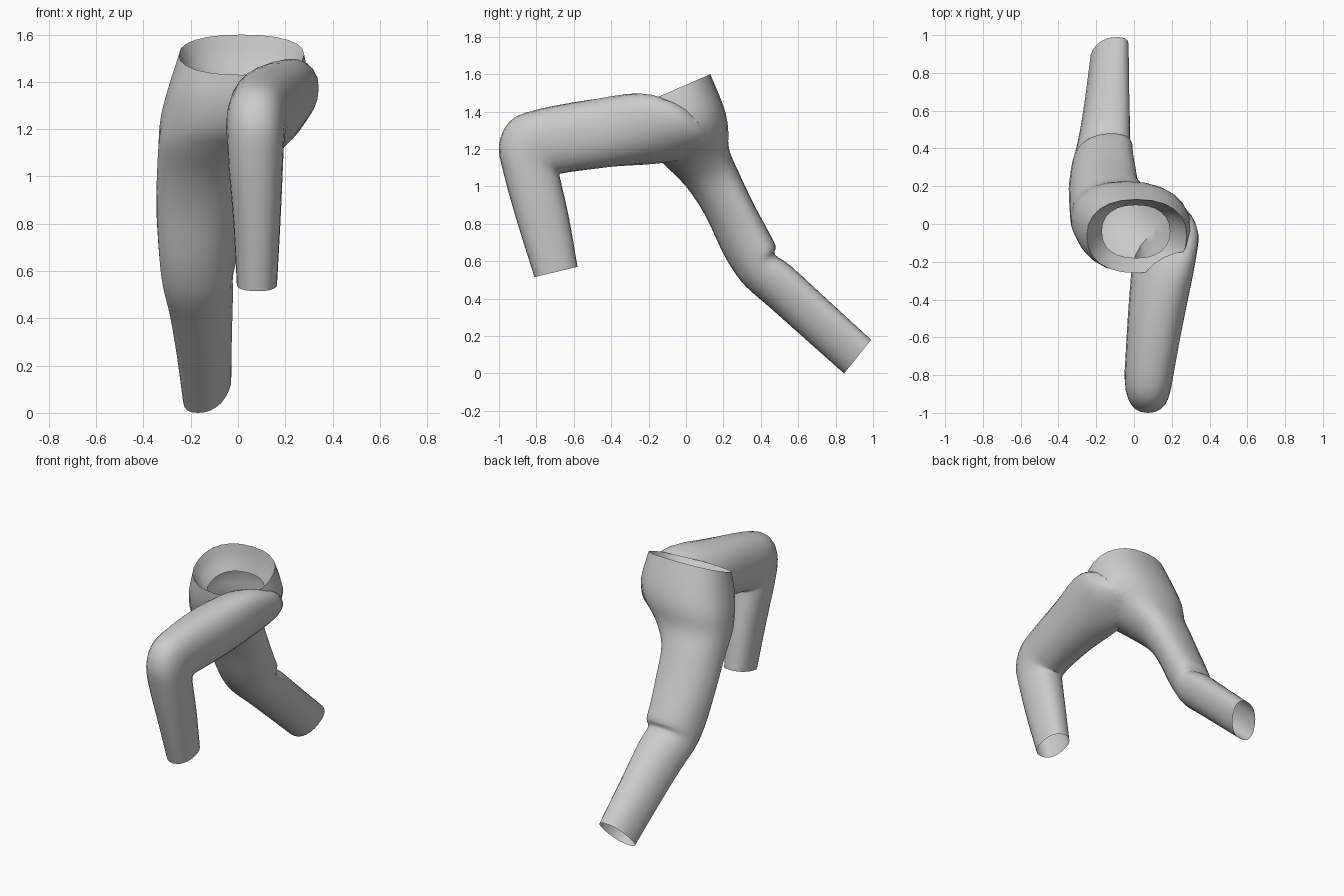
import bpy, bmesh, math
from mathutils import Vector

if "Cube" in bpy.data.objects:
    bpy.data.objects.remove(bpy.data.objects["Cube"])

SIDES = 24
STEPS = 3
SQUARE = 0.87   # below 1 makes the cross-sections fuller than an ellipse

cloth = bpy.data.materials.new("grey cloth")
cloth.use_nodes = True
grey = (0.6, 0.6, 0.6, 1)
cloth.diffuse_color = grey
cloth.node_tree.nodes["Principled BSDF"].inputs["Base Color"].default_value = grey


def spline(a, b, c, d, t):
    """Smooth value between b and c."""
    return b + 0.5 * t * (c - a + t * (2*a - 5*b + 4*c - d + t * (3 * (b - c) + d - a)))


def full(v):
    return math.copysign(abs(v) ** SQUARE, v)


def loft(name, rings, capped=True):
    """Tube through rings: front y, z, back y, z, lowest and highest x, sideways rise, twist."""
    dense = []
    for i in range(len(rings) - 1):
        keys = [rings[max(i - 1, 0)], rings[i], rings[i + 1], rings[min(i + 2, len(rings) - 1)]]
        for s in range(STEPS):
            dense.append([spline(*v, s / STEPS) for v in zip(*keys)])
    dense.append(rings[-1])
    bm = bmesh.new()
    loops = []
    for fy, fz, by, bz, x0, x1, rise, twist in dense:
        mid = Vector((x0 + x1, fy + by, fz + bz)) / 2
        across = Vector((1, 0, rise)) * (x1 - x0) / 2
        depth = Vector((twist * 2, by - fy, bz - fz)) / 2
        angles = [2 * math.pi * k / SIDES for k in range(SIDES)]
        loops.append([bm.verts.new(mid + across * full(math.cos(a)) + depth * full(math.sin(a)))
                      for a in angles])
    for p, q in zip(loops, loops[1:]):
        for k in range(SIDES):
            n = (k + 1) % SIDES
            bm.faces.new((p[k], p[n], q[n], q[k]))
    if capped:
        bm.faces.new(loops[0])
        bm.faces.new(loops[-1])
    bmesh.ops.recalc_face_normals(bm, faces=bm.faces)
    mesh = bpy.data.meshes.new(name)
    bm.to_mesh(mesh)
    bm.free()
    mesh.materials.append(cloth)
    obj = bpy.data.objects.new(name, mesh)
    bpy.context.collection.objects.link(obj)
    return obj


def smooth(obj):
    bpy.ops.object.select_all(action='DESELECT')
    obj.select_set(True)
    bpy.context.view_layer.objects.active = obj
    bpy.ops.object.shade_smooth_by_angle(angle=math.radians(50))


# Hips running into the right leg, stretched backwards
waist = (-0.26, 1.43, 0.13, 1.60, -0.25, 0.28, 0, 0)
trousers = loft("trousers", [
    waist,
    (-0.25, 1.32, 0.20, 1.43, -0.295, 0.30, 0, 0),
    (-0.20, 1.20, 0.225, 1.32, -0.325, 0.26, 0, 0),
    (-0.12, 1.12, 0.23, 1.20, -0.335, 0.14, 0, 0.02),
    (0.00, 1.00, 0.28, 1.08, -0.335, 0.03, 0, 0.04),
    (0.10, 0.85, 0.36, 0.91, -0.335, 0.00, 0, 0.05),
    (0.19, 0.66, 0.435, 0.77, -0.325, -0.015, 0, 0.05),
    (0.25, 0.555, 0.48, 0.68, -0.315, -0.02, 0, 0.05),
    (0.32, 0.465, 0.475, 0.635, -0.305, -0.03, 0, 0.04),
    (0.44, 0.36, 0.56, 0.575, -0.28, -0.03, 0, 0.04),
    (0.62, 0.20, 0.75, 0.40, -0.25, -0.035, 0, 0.04),
    (0.845, 0.00, 0.99, 0.18, -0.22, -0.04, 0, 0.04),
])

# Left leg, raised forwards with a bent knee
left_leg = loft("left_leg", [
    (0.06, 1.38, 0.11, 1.27, 0.10, 0.20, 0.2, 0),
    (0.00, 1.40, 0.11, 1.22, 0.05, 0.285, 0.35, 0),
    (-0.09, 1.435, 0.00, 1.17, 0.00, 0.34, 0.4, 0),
    (-0.25, 1.485, -0.15, 1.135, -0.01, 0.325, 0.35, 0),
    (-0.50, 1.465, -0.40, 1.105, -0.03, 0.275, 0.1, 0),
    (-0.80, 1.41, -0.60, 1.08, -0.045, 0.225, 0, 0),
    (-0.94, 1.35, -0.66, 1.07, -0.05, 0.205, 0, 0),
    (-1.00, 1.22, -0.675, 1.065, -0.045, 0.195, 0, 0),
    (-0.97, 1.05, -0.67, 1.03, -0.04, 0.19, 0, 0),
    (-0.90, 0.80, -0.625, 0.83, -0.02, 0.18, 0, 0),
    (-0.81, 0.515, -0.58, 0.57, -0.005, 0.165, 0, 0),
])

# Join the legs into one skin
join = trousers.modifiers.new("join", 'BOOLEAN')
join.operation = 'UNION'
join.solver = 'EXACT'
join.object = left_leg
bpy.context.view_layer.objects.active = trousers
bpy.ops.object.modifier_apply(modifier="join")
bpy.data.objects.remove(left_leg)

# Open the waist and both hems
bm = bmesh.new()
bm.from_mesh(trousers.data)
caps = [f for f in bm.faces if len(f.verts) >= SIDES - 6]
bmesh.ops.delete(bm, geom=caps, context='FACES')
bm.to_mesh(trousers.data)
bm.free()
smooth(trousers)

# Waist lining turned inwards
lining = loft("waist_lining", [
    waist,
    (-0.22, 1.38, 0.12, 1.515, -0.22, 0.24, 0, 0),
    (-0.18, 1.33, 0.10, 1.43, -0.17, 0.19, 0, 0),
], capped=False)
smooth(lining)
